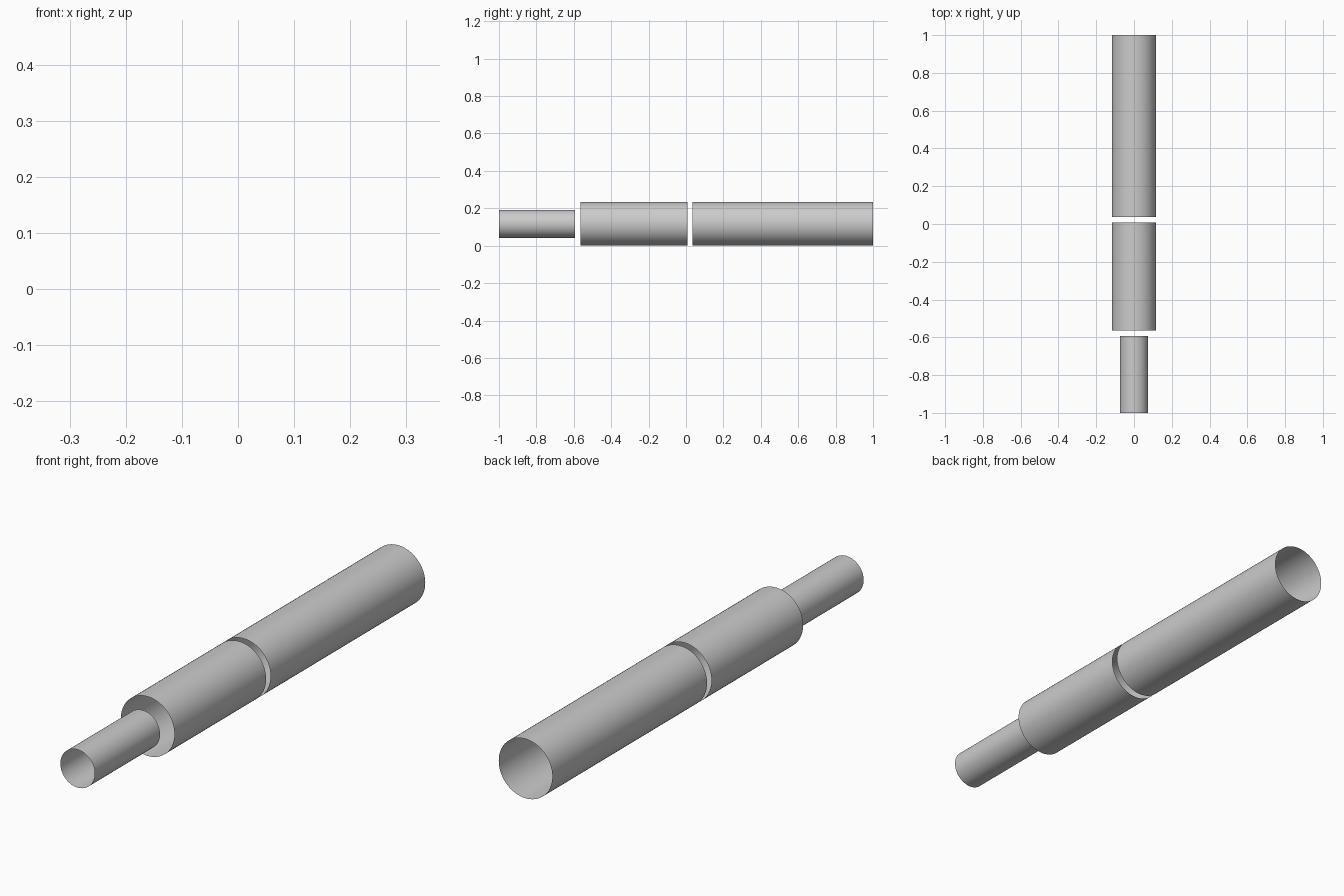
import bpy, math

if "Cube" in bpy.data.objects:
    bpy.data.objects.remove(bpy.data.objects["Cube"])

SIDES = 64
AXIS_Z = 0.117


def open_tube(name, radius, y0, y1):
    """Thin open-ended tube lying along y."""
    bpy.ops.mesh.primitive_cylinder_add(
        vertices=SIDES, radius=radius, depth=y1 - y0, end_fill_type='NOTHING',
        location=(0, (y0 + y1) / 2, AXIS_Z), rotation=(math.pi / 2, 0, 0))
    tube = bpy.context.object
    tube.name = name
    bpy.ops.object.transform_apply(location=False, rotation=True, scale=True)
    bpy.ops.object.shade_smooth_by_angle()
    return tube


# Narrow front tube, then two wide sections separated by small gaps
open_tube("front_narrow_tube", 0.075, -1.0, -0.593)
open_tube("middle_tube", 0.117, -0.563, 0.008)
open_tube("rear_tube", 0.117, 0.036, 1.0)
